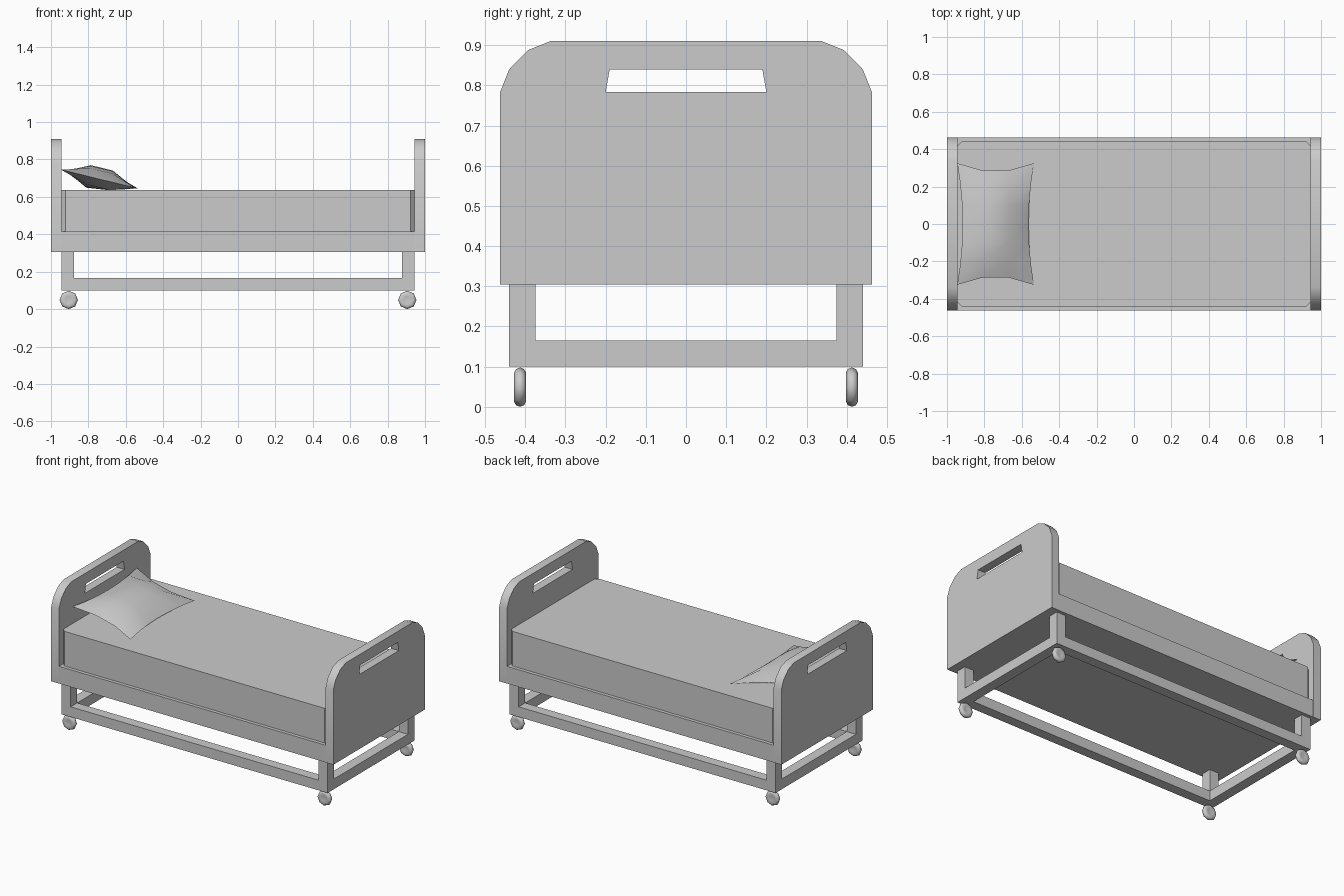
import bpy, bmesh, math
from mathutils import Vector

if "Cube" in bpy.data.objects:
    bpy.data.objects.remove(bpy.data.objects["Cube"])


def finish(name, bm, smooth=False):
    bmesh.ops.recalc_face_normals(bm, faces=bm.faces)
    me = bpy.data.meshes.new(name)
    bm.to_mesh(me)
    bm.free()
    ob = bpy.data.objects.new(name, me)
    bpy.context.collection.objects.link(ob)
    if smooth:
        smooth_by_angle(ob, 60)
    return ob


def smooth_by_angle(ob, deg):
    bpy.ops.object.select_all(action='DESELECT')
    ob.select_set(True)
    bpy.context.view_layer.objects.active = ob
    bpy.ops.object.shade_smooth_by_angle(angle=math.radians(deg))


def box(name, x, y, z, chamfer=0):
    bm = bmesh.new()
    bmesh.ops.create_cube(bm, size=1)
    for v in bm.verts:
        v.co = Vector([(a + b) / 2 + c * (b - a) for (a, b), c in zip((x, y, z), v.co)])
    if chamfer:
        upright = [e for e in bm.edges if abs(e.verts[0].co.z - e.verts[1].co.z) > 0.01]
        bmesh.ops.bevel(bm, geom=upright, offset=chamfer, segments=1, affect='EDGES')
    return finish(name, bm)


def end_board(name, x):
    # Rounded outline with a grip slot, extruded along x
    half = [(0.463, 0.305), (0.463, 0.783), (0.44, 0.84), (0.393, 0.888), (0.338, 0.91)]
    outline = half + [(-y, z) for y, z in reversed(half)]
    slot = [(-0.2, 0.783), (0.2, 0.783), (0.19, 0.84), (-0.19, 0.84)]
    cu = bpy.data.curves.new(name, 'CURVE')
    cu.dimensions = '2D'
    cu.fill_mode = 'BOTH'
    cu.extrude = 0.0275
    for pts in (outline, slot):
        s = cu.splines.new('POLY')
        s.points.add(len(pts) - 1)
        for p, (y, z) in zip(s.points, pts):
            p.co = (y, z, 0, 1)
        s.use_cyclic_u = True
    ob = bpy.data.objects.new(name, cu)
    bpy.context.collection.objects.link(ob)
    ob.rotation_euler = (math.pi / 2, 0, math.pi / 2)
    ob.location.x = x
    bpy.ops.object.select_all(action='DESELECT')
    ob.select_set(True)
    bpy.context.view_layer.objects.active = ob
    bpy.ops.object.convert(target='MESH')
    smooth_by_angle(bpy.context.object, 35)


def wheel(name, x, y):
    # Eight-sided wheel with a rounded tread and slightly dished hub
    prof = [(0, -0.011), (0.02, -0.012), (0.036, -0.015), (0.045, -0.010), (0.049, 0),
            (0.045, 0.010), (0.036, 0.015), (0.02, 0.012), (0, 0.011)]
    bm = bmesh.new()
    vs = [bm.verts.new((r, w, 0)) for r, w in prof]
    es = [bm.edges.new(p) for p in zip(vs, vs[1:])]
    bmesh.ops.spin(bm, geom=vs + es, cent=(0, 0, 0), axis=(0, 1, 0),
                   angle=2 * math.pi, steps=8)
    bmesh.ops.remove_doubles(bm, verts=bm.verts, dist=0.0005)
    ob = finish(name, bm, True)
    ob.location = (x, y, 0.049)


def pillow():
    # Pinched cushion: two grids sharing a rim, leaning on the headboard
    nx, ny = 3, 6
    bm = bmesh.new()
    for side in (1, -1):
        grid = []
        for i in range(nx + 1):
            u = 2 * i / nx - 1
            row = []
            for j in range(ny + 1):
                v = 2 * j / ny - 1
                x = 0.205 * u * (1 - 0.14 * (1 - v * v))
                y = 0.325 * v * (1 - 0.135 * (1 - u * u))
                t = side * 0.066 * ((1 - u * u) * (1 - v * v)) ** 0.55
                z = max(0.636, 0.695 - 0.245 * x + 0.97 * t)
                row.append(bm.verts.new((-0.74 + x + 0.2 * t, y, z)))
            grid.append(row)
        for i in range(nx):
            for j in range(ny):
                bm.faces.new((grid[i][j], grid[i + 1][j], grid[i + 1][j + 1], grid[i][j + 1]))
    bmesh.ops.remove_doubles(bm, verts=bm.verts, dist=0.0005)
    finish("pillow", bm, True)


# Head and foot boards
end_board("headboard", -0.9725)
end_board("footboard", 0.9725)

# Bed platform and mattress
box("platform", (-0.999, 0.999), (-0.462, 0.462), (0.305, 0.415))
box("mattress", (-0.945, 0.945), (-0.44, 0.44), (0.415, 0.637), 0.022)

# Undercarriage: lower rails, legs and wheels
for s, side in ((-1, "front"), (1, "back")):
    ys = sorted((s * 0.44, s * 0.375))
    box(side + "_lower_rail", (-0.943, 0.943), ys, (0.1, 0.165))
    for t, end in ((-1, "head"), (1, "foot")):
        box(f"{side}_{end}_leg", sorted((t * 0.943, t * 0.878)), ys, (0.165, 0.305))
        wheel(f"{side}_{end}_wheel", t * 0.905, s * 0.413)
for t, end in ((-1, "head"), (1, "foot")):
    box(end + "_cross_rail", sorted((t * 0.943, t * 0.878)), (-0.375, 0.375), (0.1, 0.165))

pillow()
